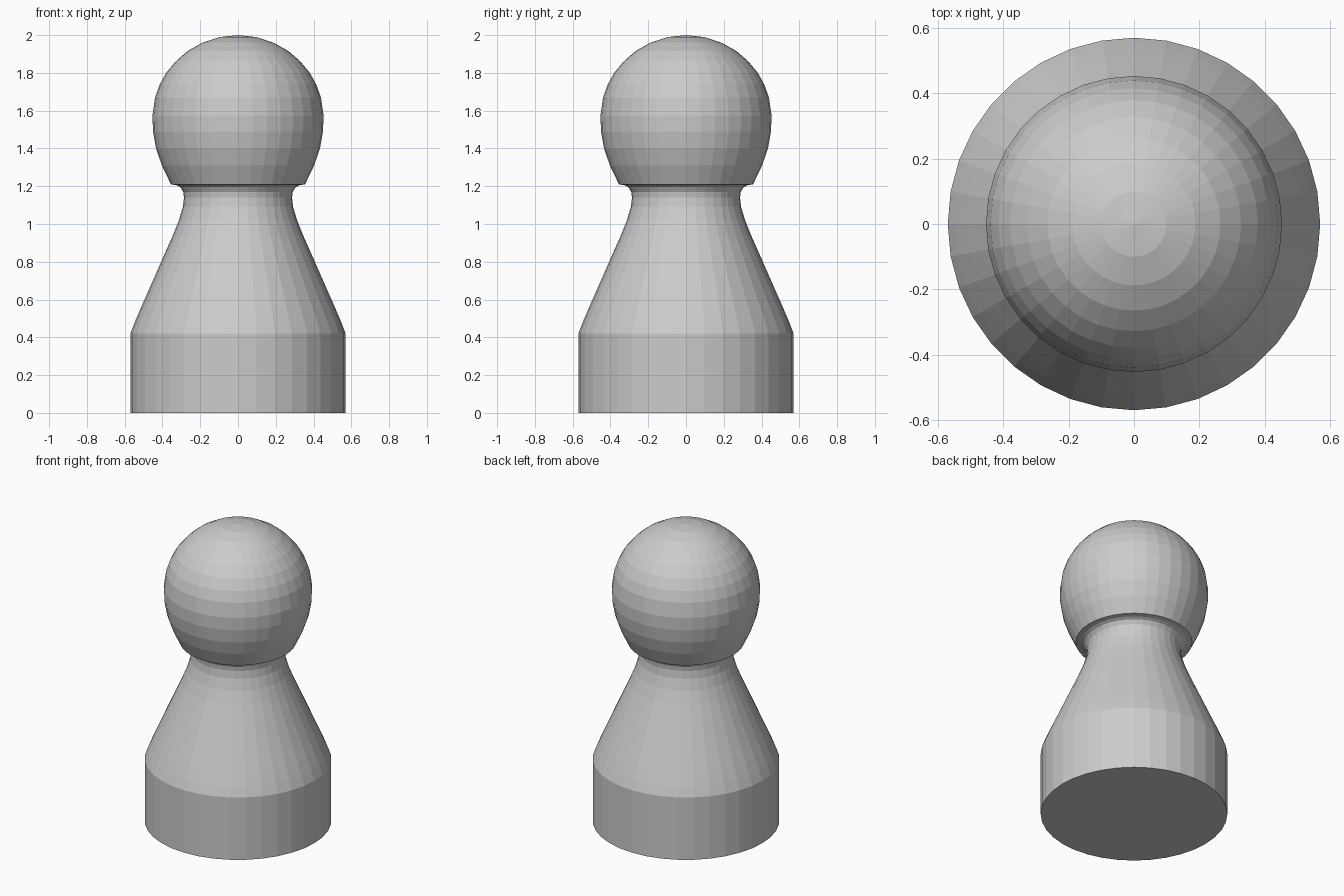
import bpy, bmesh, math

if "Cube" in bpy.data.objects:
    bpy.data.objects.remove(bpy.data.objects["Cube"])

SIDES = 36


def lathe(name, profile):
    """Spin (radius, z) points around z and close both ends."""
    bm = bmesh.new()
    rings = []
    for r, z in profile:
        if r == 0:
            rings.append([bm.verts.new((0, 0, z))] * SIDES)
        else:
            rings.append([bm.verts.new((r * math.cos(a), r * math.sin(a), z))
                          for a in (math.tau * i / SIDES for i in range(SIDES))])
    for low, high in zip(rings, rings[1:]):
        for i in range(SIDES):
            j = (i + 1) % SIDES
            quad = dict.fromkeys((low[i], low[j], high[j], high[i]))
            bm.faces.new(list(quad))
    bm.faces.new(rings[0][::-1])
    mesh = bpy.data.meshes.new(name)
    bm.to_mesh(mesh)
    bm.free()
    obj = bpy.data.objects.new(name, mesh)
    bpy.context.collection.objects.link(obj)
    return obj


# Base, sloping shoulders and neck, flaring under the head
body = [(0.57, 0), (0.57, 0.42), (0.547, 0.48), (0.513, 0.56), (0.473, 0.65),
        (0.429, 0.75), (0.385, 0.85), (0.345, 0.94), (0.313, 1.02),
        (0.292, 1.09), (0.286, 1.14), (0.29, 1.17), (0.305, 1.195), (0.325, 1.205)]

# Rounded head with a sharp lower rim
head = [(0.355, 1.21), (0.403, 1.31), (0.434, 1.40), (0.450, 1.49), (0.453, 1.575),
        (0.439, 1.67), (0.415, 1.738), (0.379, 1.802), (0.328, 1.863),
        (0.265, 1.917), (0.188, 1.96), (0.1, 1.989), (0, 2.0)]

lathe("pawn", body + head)
